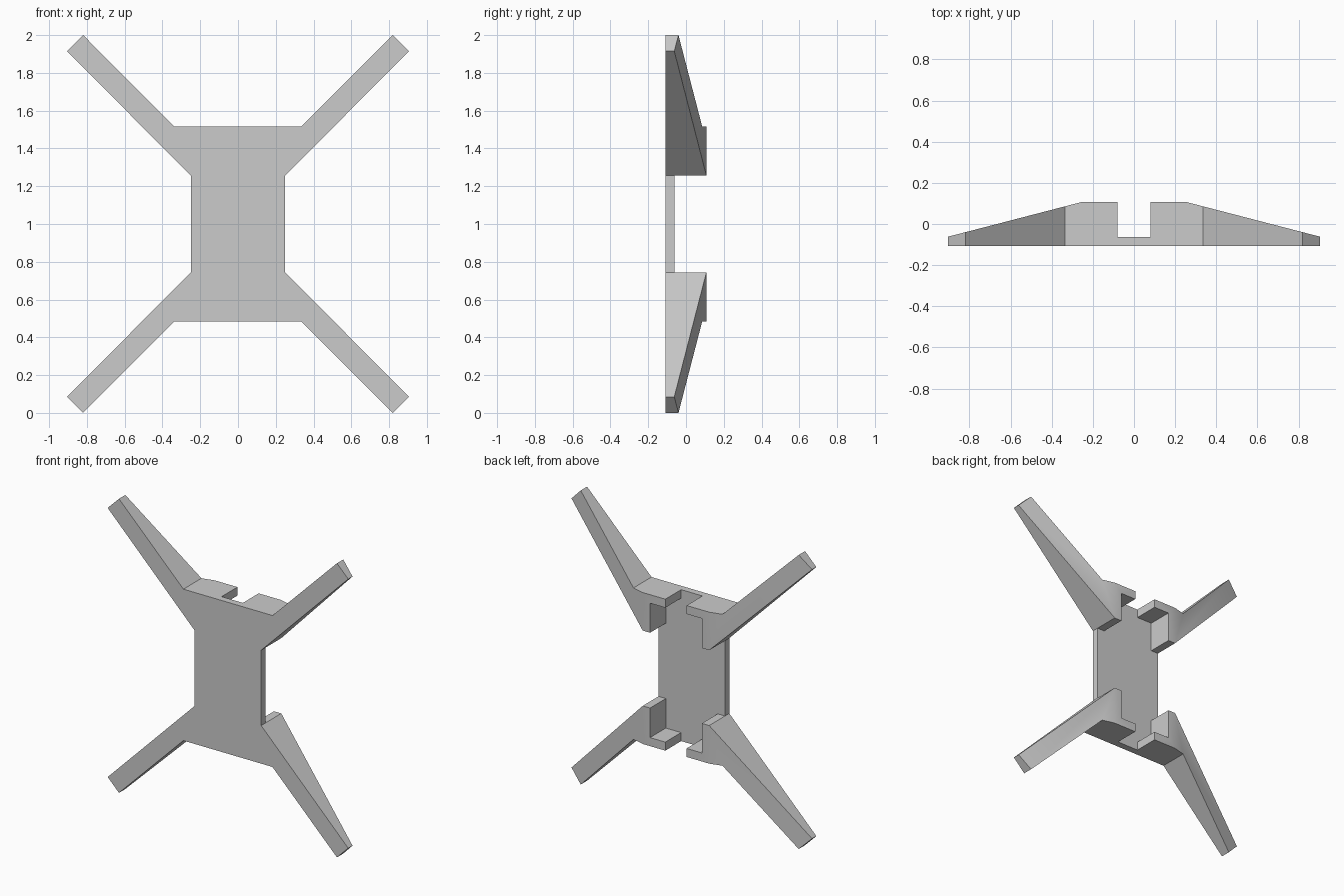
import bpy, bmesh
from math import radians
from mathutils import Matrix

cube = bpy.data.objects.get("Cube")
if cube:
    bpy.data.objects.remove(cube, do_unlink=True)

FRONT, FLOOR, BACK = -0.108, -0.062, 0.108   # depth levels
SHOULDER, TIP = 0.25, 0.905                  # where the arm starts and ends

# Outlines of one quarter, measured from the centre of the frame
plate = [(0, 0), (0.25, 0), (0.25, 0.256), (0.195, 0.256),
         (0.195, 0.457), (0.08, 0.457), (0.08, 0.515), (0, 0.515)]
bracket = [(0.08, 0.457), (0.195, 0.457), (0.195, 0.256), (0.25, 0.256),
           (0.25, 0.515), (0.08, 0.515)]
arm = [(0.25, 0.256), (0.905, 0.915), (0.82, 1), (0.335, 0.515), (0.25, 0.515)]

bm = bmesh.new()
corners = {}


def add_face(outline):
    for p in outline:
        if p not in corners:
            corners[p] = bm.verts.new((p[0], FRONT, p[1]))
    return bm.faces.new([corners[p] for p in outline])


def raise_faces(faces, depth, keep):
    edges = list({e for f in faces for e in f.edges})
    verts = list({v for f in faces for v in f.verts})
    out = bmesh.ops.extrude_face_region(
        bm, geom=faces + edges + verts, use_keep_orig=keep)["geom"]
    moved = [g for g in out if isinstance(g, bmesh.types.BMVert)]
    bmesh.ops.translate(bm, verts=moved, vec=(0, depth, 0))
    return moved, [g for g in out if isinstance(g, bmesh.types.BMFace)]


# Base slab, then the raised bracket and arm
_, tops = raise_faces([add_face(o) for o in (plate, bracket, arm)], FLOOR - FRONT, True)
raised = [f for f in tops if f.calc_center_median().x > 0.15
          or f.calc_center_median().z > 0.4]
raised = [f for f in raised if min(v.co.x for v in f.verts) > 0.01]
ridge, _ = raise_faces(raised, BACK - FLOOR, False)

# Taper the arm towards its tip
for v in ridge:
    if v.co.x > SHOULDER:
        v.co.y = BACK + (FLOOR - BACK) * (v.co.x - SHOULDER) / (TIP - SHOULDER)
bmesh.ops.remove_doubles(bm, verts=bm.verts[:], dist=0.0005)

# Open the quarter at the symmetry planes and mirror it
seams = [f for f in bm.faces if all(abs(v.co.x) < 1e-4 for v in f.verts)
         or all(abs(v.co.z) < 1e-4 for v in f.verts)]
bmesh.ops.delete(bm, geom=seams, context="FACES")
for axis in ("X", "Z"):
    bmesh.ops.mirror(bm, geom=bm.verts[:] + bm.edges[:] + bm.faces[:],
                     matrix=Matrix.Identity(4), merge_dist=0.0005, axis=axis)
bmesh.ops.remove_doubles(bm, verts=bm.verts[:], dist=0.0005)
bmesh.ops.recalc_face_normals(bm, faces=bm.faces[:])
bmesh.ops.dissolve_limit(bm, angle_limit=radians(1), verts=bm.verts[:], edges=bm.edges[:])
bmesh.ops.translate(bm, verts=bm.verts[:], vec=(0, 0, 1))

mesh = bpy.data.meshes.new("four_arm_frame")
bm.to_mesh(mesh)
bm.free()
frame = bpy.data.objects.new("four_arm_frame", mesh)
bpy.context.collection.objects.link(frame)

# Plain grey material
grey = bpy.data.materials.new("plain_grey")
grey.use_nodes = True
colour = (0.6, 0.6, 0.6, 1)
grey.diffuse_color = colour
grey.node_tree.nodes["Principled BSDF"].inputs["Base Color"].default_value = colour
mesh.materials.append(grey)

bpy.ops.object.select_all(action="DESELECT")
frame.select_set(True)
bpy.context.view_layer.objects.active = frame
bpy.ops.object.shade_smooth_by_angle(angle=radians(30))
